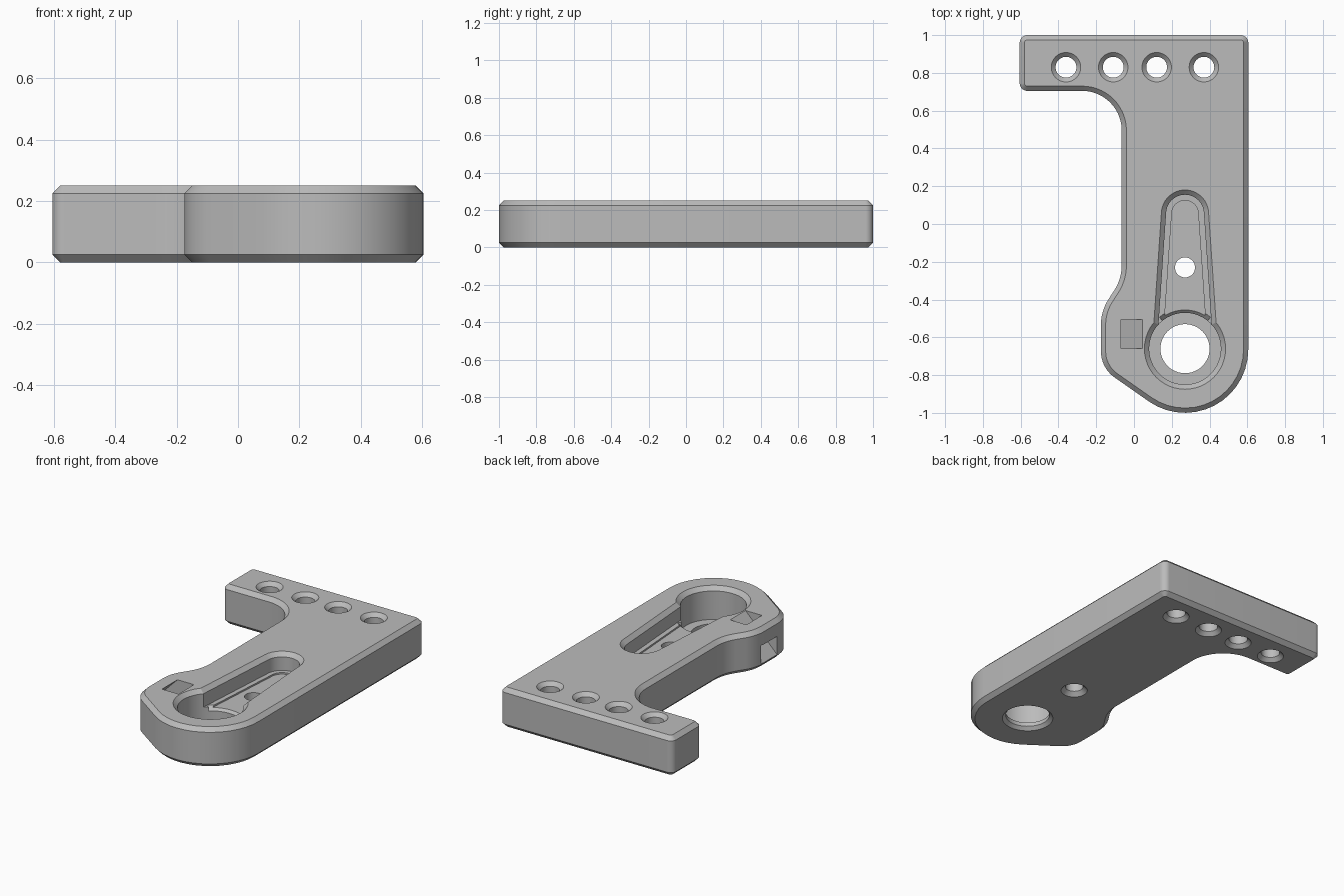
import bpy, bmesh
from math import sin, cos, pi, radians, tan
from mathutils import Vector

cube = bpy.data.objects.get("Cube")
if cube:
    bpy.data.objects.remove(cube, do_unlink=True)

THICK, CH = 0.25, 0.025          # plate thickness and edge chamfer
HUB = Vector((0.27, -0.66))      # centre of the round pocket

grey = bpy.data.materials.new("plain grey")
grey.use_nodes = True
grey.diffuse_color = (0.5, 0.5, 0.5, 1)
grey.node_tree.nodes["Principled BSDF"].inputs["Base Color"].default_value = (0.5, 0.5, 0.5, 1)


def loft(name, rings):
    """Solid through (outline, z) rings that share a point count."""
    bm = bmesh.new()
    loops = [[bm.verts.new((p[0], p[1], z)) for p in pts] for pts, z in rings]
    n = len(loops[0])
    for a, b in zip(loops, loops[1:]):
        for i in range(n):
            j = (i + 1) % n
            bm.faces.new((a[i], a[j], b[j], b[i]))
    bm.faces.new(loops[0])
    bm.faces.new(loops[-1])
    bmesh.ops.recalc_face_normals(bm, faces=bm.faces)
    mesh = bpy.data.meshes.new(name)
    bm.to_mesh(mesh)
    bm.free()
    mesh.materials.append(grey)
    ob = bpy.data.objects.new(name, mesh)
    bpy.context.collection.objects.link(ob)
    return ob


def arc(c, r, a0, a1, n):
    return [Vector((c[0] + r * cos(radians(a0 + (a1 - a0) * i / n)),
                    c[1] + r * sin(radians(a0 + (a1 - a0) * i / n)))) for i in range(n + 1)]


def circle(c, r, n=48):
    return arc(c, r, 0, 360, n)[:-1]


def rounded(corners, n=14):
    """Polygon with each (x, y, radius) corner filleted."""
    out = []
    for i, (x, y, r) in enumerate(corners):
        p = Vector((x, y))
        u = (Vector(corners[i - 1][:2]) - p).normalized()
        v = (Vector(corners[(i + 1) % len(corners)][:2]) - p).normalized()
        half = u.angle(v) / 2
        centre = p + (u + v).normalized() * (r / sin(half))
        start = p + u * (r / tan(half)) - centre
        end = p + v * (r / tan(half)) - centre
        sweep = pi - 2 * half
        for k in range(n + 1):
            t = k / n
            out.append(centre + (start * sin((1 - t) * sweep) + end * sin(t * sweep)) / sin(sweep))
    return out


def inset(pts, d):
    """Move a counter-clockwise outline inward by d."""
    out = []
    for i, p in enumerate(pts):
        a = (p - pts[i - 1]).normalized()
        b = (pts[(i + 1) % len(pts)] - p).normalized()
        na, nb = Vector((-a.y, a.x)), Vector((-b.y, b.x))
        out.append(p + (na + nb) * (d / (1 + na.dot(nb))))
    return out


# Plate with chamfered top and bottom edges
outline = rounded([
    (0.605, 1, 0.04), (-0.605, 1, 0.04), (-0.605, 0.705, 0.04),
    (-0.065, 0.705, 0.21), (-0.065, -0.29, 0.25), (-0.175, -0.46, 0.25),
    (-0.175, -0.762, 0.17), (0.605, -1.308, 0.335)])
small = inset(outline, CH)
plate = loft("bracket_plate", [(small, 0), (outline, CH), (outline, THICK - CH), (small, THICK)])


def cut(cutter):
    mod = plate.modifiers.new("cut", "BOOLEAN")
    mod.operation, mod.solver, mod.object = "DIFFERENCE", "EXACT", cutter
    cutter.hide_render = True
    bpy.context.view_layer.objects.active = plate
    bpy.ops.object.modifier_apply(modifier=mod.name)
    bpy.data.objects.remove(cutter, do_unlink=True)


def turned(name, c, profile):
    return loft(name, [(circle(c, r), z) for r, z in profile])


def arm(r):
    """Tapered slot outline, rounded at the far end."""
    x, y = HUB.x, 0.055
    flare = r + 0.045
    return arc((x, y), r, 4, 176, 24) + [Vector((x - flare, -0.6)), Vector((x + flare, -0.6))]


# Tapered slot with a shallow inner floor
cut(loft("slot", [(arm(0.1), 0.14), (arm(0.1), THICK - CH), (arm(0.14), THICK + 0.015)]))
cut(loft("slot_floor", [(arm(0.07), 0.13), (arm(0.07), 0.2)]))

# Round pocket, its sloped lip towards the slot, and the shaft hole
cut(turned("pocket", HUB, [(0.19, 0.045), (0.19, THICK - CH), (0.23, THICK + 0.015)]))


def sector(r):
    return [HUB.copy()] + arc(HUB, r, 51, 129, 16)


cut(loft("pocket_lip", [(sector(0.185), 0.11), (sector(0.215), 0.14), (sector(0.215), 0.17)]))
cut(turned("shaft_hole", HUB, [(0.165, -0.015), (0.13, 0.02), (0.13, 0.1)]))

# Screw holes, countersunk on both sides
for x in (-0.36, -0.11, 0.12, 0.37):
    cut(turned("screw_hole", (x, 0.83), [
        (0.093, -0.015), (0.055, 0.023), (0.055, THICK - 0.023), (0.093, THICK + 0.015)]))
cut(turned("slot_hole", (0.27, -0.23), [(0.093, -0.015), (0.053, 0.025), (0.053, 0.2)]))


# Slanted square channel from the top face out through the side
def channel(shift):
    return [(x + shift, y) for x, y in
            ((-0.07, -0.66), (0.045, -0.66), (0.045, -0.505), (-0.07, -0.505))]


cut(loft("tie_channel", [(channel(-0.36), THICK - 0.36), (channel(0.05), THICK + 0.05)]))

bpy.ops.object.select_all(action="DESELECT")
plate.select_set(True)
bpy.context.view_layer.objects.active = plate
bpy.ops.object.shade_smooth_by_angle(angle=radians(25))
